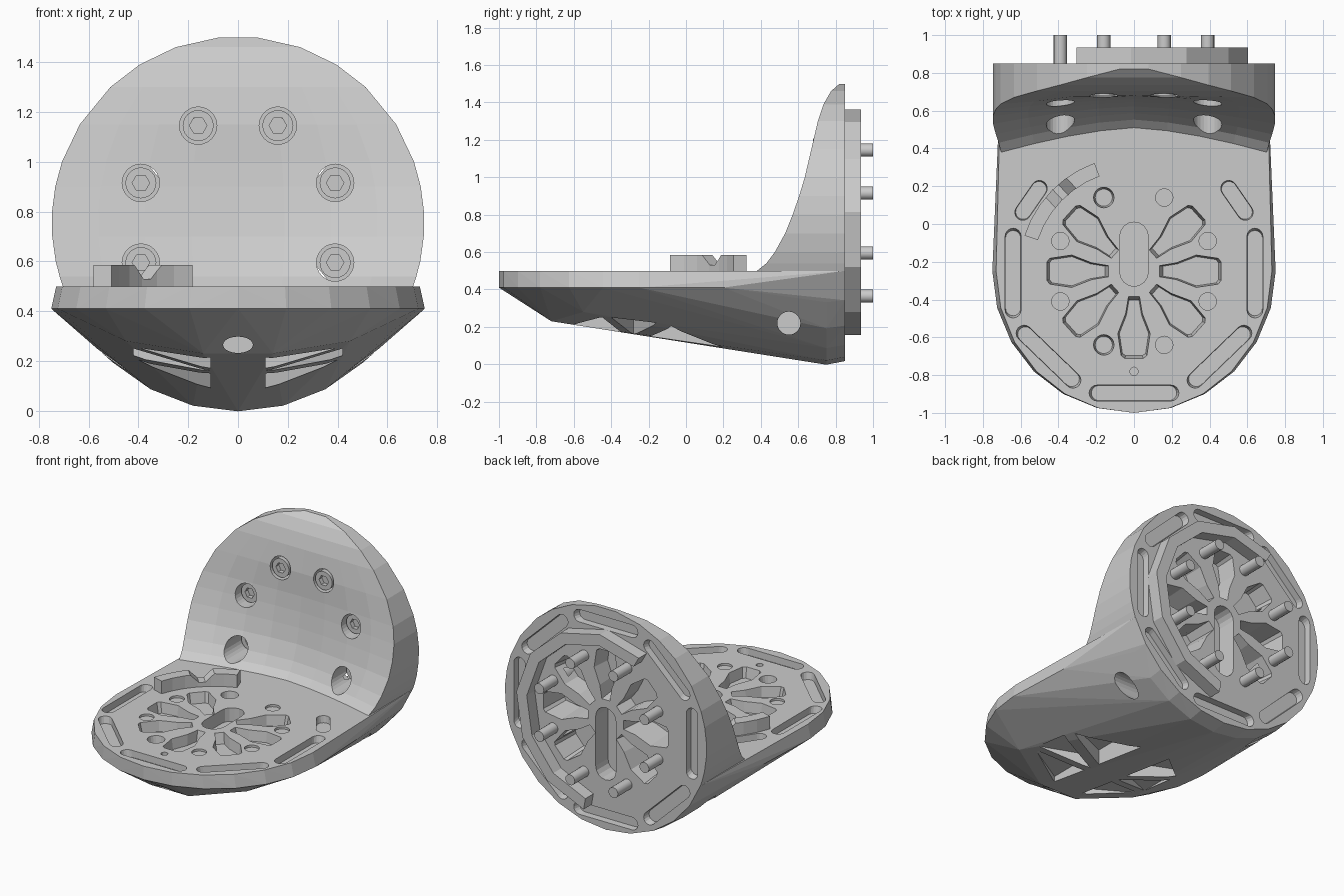
import bpy, bmesh, math
from math import sin, cos, radians, sqrt
from mathutils import Matrix, Vector

cube = bpy.data.objects.get("Cube")
if cube:
    bpy.data.objects.remove(cube)

grey = bpy.data.materials.new("machined grey")
grey.use_nodes = True
grey.diffuse_color = (0.6, 0.6, 0.6, 1)
grey.node_tree.nodes["Principled BSDF"].inputs["Base Color"].default_value = grey.diffuse_color

# Frames for the two mating faces: local z points out of the face
PLATE = Matrix.Translation((0, -0.25, 0.5))
DISC = Matrix.Translation((0, 0.85, 0.755)) @ Matrix.Rotation(radians(-90), 4, 'X')
RADIUS = 0.748


def finish(name, bm):
    bmesh.ops.recalc_face_normals(bm, faces=bm.faces)
    mesh = bpy.data.meshes.new(name)
    bm.to_mesh(mesh)
    bm.free()
    ob = bpy.data.objects.new(name, mesh)
    bpy.context.scene.collection.objects.link(ob)
    mesh.materials.append(grey)
    return ob


def cut(ob, cutter):
    mod = ob.modifiers.new("cut", 'BOOLEAN')
    mod.operation, mod.solver, mod.object = 'DIFFERENCE', 'EXACT', cutter
    mod.use_self = True
    bpy.context.view_layer.objects.active = ob
    bpy.ops.object.modifier_apply(modifier=mod.name)


def prism(bm, pts, low, high, frame, taper=1.0):
    """Extrude a 2D outline between two local heights; taper shrinks the low end."""
    mid = sum((Vector(p) for p in pts), Vector((0, 0))) / len(pts)
    rings = []
    for z, s in ((low, taper), (high, 1.0)):
        flat = [mid + (Vector(p) - mid) * s for p in pts]
        rings.append([bm.verts.new(frame @ Vector((p.x, p.y, z))) for p in flat])
    a, b = rings
    bm.faces.new(a[::-1])
    bm.faces.new(b)
    for i in range(len(pts)):
        j = (i + 1) % len(pts)
        bm.faces.new((a[i], a[j], b[j], b[i]))


def circle(x, y, r, n=20):
    return [(x + r * cos(2 * math.pi * i / n), y + r * sin(2 * math.pi * i / n)) for i in range(n)]


def capsule(p, q, r, n=8):
    p, q = Vector(p), Vector(q)
    d = q - p
    a = math.atan2(d.y, d.x)
    pts = []
    for end, start in ((q, a - math.pi / 2), (p, a + math.pi / 2)):
        pts += [(end.x + r * cos(start + math.pi * i / n), end.y + r * sin(start + math.pi * i / n))
                for i in range(n + 1)]
    return pts


def arc_band(r0, r1, start, end, n):
    angles = [radians(start + (end - start) * i / n) for i in range(n + 1)]
    return [(r1 * cos(a), r1 * sin(a)) for a in angles] + [(r0 * cos(a), r0 * sin(a)) for a in angles[::-1]]


# Bolt circle: eight positions
BOLTS = [(sx * a, sy * b) for a, b in ((0.16, 0.39), (0.39, 0.16)) for sx in (-1, 1) for sy in (-1, 1)]


def petals(bm, frame, angles, depth):
    petal = [(0.13, 0.03), (0.22, 0.045), (0.33, 0.088), (0.45, 0.07), (0.465, 0.05),
             (0.465, -0.05), (0.45, -0.07), (0.33, -0.088), (0.22, -0.045), (0.13, -0.03)]
    for deg in angles:
        prism(bm, petal, -depth, 0.02, frame @ Matrix.Rotation(radians(deg), 4, 'Z'), 0.88)


def slots(bm, frame, spans):
    """Mirrored pairs of shallow rim slots."""
    for p, q in spans:
        for s in ((-1, 1) if p[0] > 0 else (1,)):
            prism(bm, capsule((s * p[0], p[1]), (s * q[0], q[1]), 0.043), -0.045, 0.02, frame, 0.93)


END_SLOT = ((-0.2, -0.645), (0.2, -0.645))
DIAGONAL_SLOT = ((0.32, -0.58), (0.585, -0.325))
SIDE_SLOT = ((0.64, -0.21), (0.64, 0.19))
SHORT_SLOT = ((0.59, 0.31), (0.5, 0.44))

# Lower body: faceted hull from plate edge, wedge belly and lower disc rim
bm = bmesh.new()
for z, r in ((0.41, 0.75), (0.5, 0.73)):
    for deg in range(180, 361, 15):
        a = radians(deg)
        bm.verts.new((r * cos(a), -0.25 + 0.75 * sin(a), z))
    for s in (-1, 1):
        bm.verts.new((s * (r - 0.02), 0.2, z))
for y, r in ((0.75, 0.757), (0.85, 0.738)):
    for i in range(11):
        a = radians(-20 - 14 * i)
        bm.verts.new((RADIUS * cos(a), y, 0.755 + r * sin(a) if 0 < i < 10 else 0.5))
for s in (-1, 1):
    bm.verts.new((s * 0.14, -0.72, 0.23))
    bm.verts.new((s * 0.45, -0.55, 0.28))
hull = bmesh.ops.convex_hull(bm, input=bm.verts)
loose = [v for v in hull["geom_interior"] if isinstance(v, bmesh.types.BMVert)]
bmesh.ops.delete(bm, geom=loose, context='VERTS')
lower_body = finish("lower_body", bm)

# Upright: rows of a concave front face closed by a flat back
bm = bmesh.new()
profile = [(0.5, 0.38), (0.54, 0.43), (0.6, 0.475), (0.7, 0.53), (0.8, 0.57), (0.9, 0.605), (1.0, 0.635),
           (1.15, 0.67), (1.3, 0.705), (1.39, 0.735), (1.46, 0.775), (1.499, 0.82)]
rows = []
for z, y in profile:
    w = sqrt(RADIUS ** 2 - (z - 0.755) ** 2)
    k = 0.13 * max(0, 1 - (z - 0.5) / 0.7)
    row = [bm.verts.new((w * u / 4, y + k * (1 - abs(u / 4) ** 1.5), z)) for u in range(-4, 5)]
    row += [bm.verts.new((w, 0.85, z)), bm.verts.new((-w, 0.85, z))]
    rows.append(row)
for a, b in zip(rows, rows[1:]):
    for i in range(len(a)):
        j = (i + 1) % len(a)
        bm.faces.new((a[i], a[j], b[j], b[i]))
bm.faces.new(rows[0][::-1])
bm.faces.new(rows[-1])
upright = finish("upright", bm)

# Pockets of the upright's back, deeper low down, plus counterbores for the bolts
bm = bmesh.new()
petals(bm, DISC, (0, 42, 138, 180), 0.2)
petals(bm, DISC, (222, 270, 318), 0.13)
prism(bm, capsule((0, -0.005), (0, 0.33), 0.075), -0.13, 0.02, DISC)
flip = DISC @ Matrix.Rotation(radians(180), 4, 'Z')
slots(bm, DISC, (END_SLOT, DIAGONAL_SLOT, SIDE_SLOT))
slots(bm, flip, (END_SLOT, DIAGONAL_SLOT))
disc_cutter = finish("disc_cutter", bm)
cut(upright, disc_cutter)
cut(lower_body, disc_cutter)
bm = bmesh.new()
heads = [p for p in BOLTS if p[1] < 0.2]
for x, y in heads:
    prism(bm, circle(x, y, 0.075, 24), -0.7, -0.06, DISC)
bore_cutter = finish("bore_cutter", bm)
cut(upright, bore_cutter)

# Pockets and holes of the plate
bm = bmesh.new()
petals(bm, PLATE, (0, 42, 138, 180, 222, 270, 318), 0.07)
prism(bm, capsule((0, -0.005), (0, 0.185), 0.075), -0.09, 0.02, PLATE)
slots(bm, PLATE, (END_SLOT, DIAGONAL_SLOT, SIDE_SLOT, SHORT_SLOT))
for x, y in BOLTS:
    deep = x == -0.16
    prism(bm, circle(x, y, 0.057 if deep else 0.046), -0.07 if deep else -0.015, 0.02, PLATE,
          0.8 if deep else 1)
prism(bm, circle(0, -0.53, 0.022, 12), -0.06, 0.02, PLATE)
plate_cutter = finish("plate_cutter", bm)
cut(lower_body, plate_cutter)

# Belly: triangular relief pockets, side holes and front hole
bm = bmesh.new()
along_x = Matrix.Rotation(radians(90), 4, 'Y')
along_y = Matrix.Rotation(radians(-90), 4, 'X')
for s in (-1, 1):
    for tri in (((0.11, -0.62), (0.11, -0.34), (0.4, -0.45)), ((0.11, -0.28), (0.42, -0.4), (0.42, -0.16)),
                ((0.11, -0.2), (0.11, 0.2), (0.4, -0.08))):
        prism(bm, [(s * x, y) for x, y in tri], -0.1, 0.25, Matrix.Identity(4))
    prism(bm, circle(-0.22, 0.55, 0.062), min(s * 0.3, s * 0.9), max(s * 0.3, s * 0.9), along_x)
prism(bm, [(x, -0.265 + y * 0.55) for x, y in circle(0, 0, 0.06)], -1.1, -0.5, along_y)
belly_cutter = finish("belly_cutter", bm)
cut(lower_body, belly_cutter)

# Open locating ring on the back, and the matching key on the plate
bm = bmesh.new()
prism(bm, arc_band(0.53, 0.607, -120, 80, 7), 0, 0.085, DISC)
locating_ring = finish("locating_ring", bm)
bm = bmesh.new()
prism(bm, arc_band(0.535, 0.61, 110, 162, 6), -0.005, 0.085, PLATE)
locating_key = finish("locating_key", bm)
bm = bmesh.new()
notch = PLATE @ Matrix.Rotation(radians(133), 4, 'Z') @ along_x
prism(bm, [(-0.03, -0.02), (-0.03, 0.02), (-0.1, 0.09), (-0.1, -0.09)], 0.4, 0.8, notch)
notch_cutter = finish("notch_cutter", bm)
cut(locating_key, notch_cutter)

# Bolts: shanks out of the back, socket heads in the counterbores
bm = bmesh.new()
for x, y in BOLTS:
    prism(bm, circle(x, y, 0.035, 16), -0.14, 0.15, DISC)
bolt_shanks = finish("bolt_shanks", bm)
bm = bmesh.new()
for x, y in heads:
    prism(bm, circle(x, y, 0.062, 24), -0.17, -0.05, DISC)
bolt_heads = finish("bolt_heads", bm)
bm = bmesh.new()
for x, y in heads:
    prism(bm, circle(x, y, 0.035, 6), -0.3, -0.12, DISC)
socket_cutter = finish("socket_cutter", bm)
cut(bolt_heads, socket_cutter)

for helper in (disc_cutter, bore_cutter, plate_cutter, belly_cutter, notch_cutter, socket_cutter):
    bpy.data.objects.remove(helper)

# Round parts read smooth, facets stay flat
bpy.ops.object.select_all(action='DESELECT')
for ob in (bolt_shanks, bolt_heads):
    ob.select_set(True)
    bpy.context.view_layer.objects.active = ob
bpy.ops.object.shade_smooth_by_angle(angle=radians(30))
